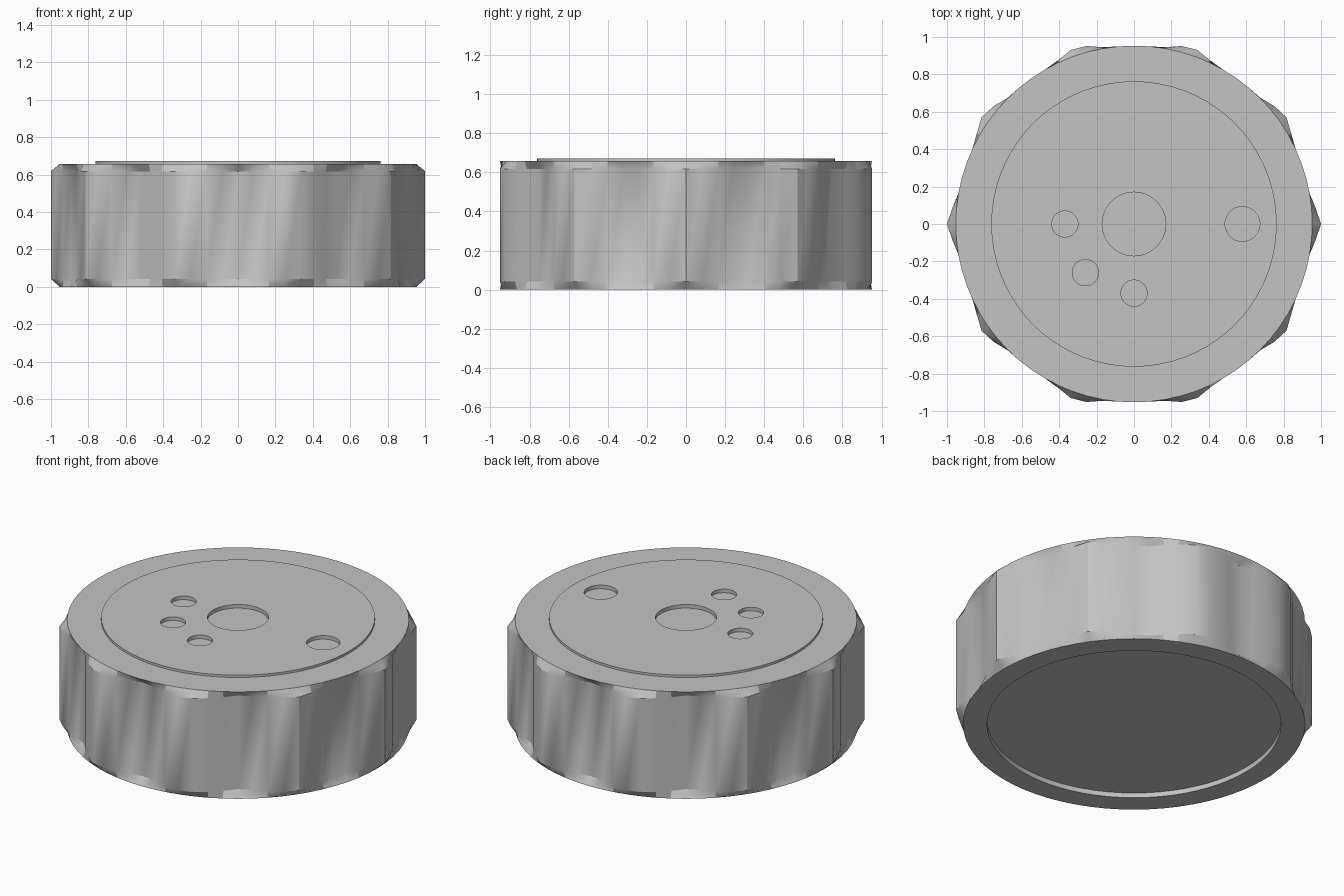
import bpy, bmesh, math

old = bpy.data.objects.get("Cube")
if old:
    bpy.data.objects.remove(old, do_unlink=True)

SEGMENTS = 72
LOBES = 10
RIM = 0.953

grey = bpy.data.materials.new("plain_grey")
grey.use_nodes = True
colour = (0.55, 0.55, 0.55, 1)
grey.diffuse_color = colour
grey.node_tree.nodes["Principled BSDF"].inputs["Base Color"].default_value = colour


def circle(radius):
    return lambda angle: radius


def lobed(angle):
    """Grip outline: a pointed ridge every tenth of a turn."""
    pitch = math.tau / LOBES
    offset = abs((angle + pitch / 2) % pitch - pitch / 2)
    return 1 - 0.09 * offset / (pitch / 2)


def make_object(name, bm):
    bmesh.ops.recalc_face_normals(bm, faces=bm.faces)
    mesh = bpy.data.meshes.new(name)
    bm.to_mesh(mesh)
    bm.free()
    mesh.materials.append(grey)
    obj = bpy.data.objects.new(name, mesh)
    bpy.context.collection.objects.link(obj)
    return obj


def add_loft(bm, sections, x=0, y=0):
    """Closed solid through a stack of (outline, height) sections."""
    angles = [math.tau * i / SEGMENTS for i in range(SEGMENTS)]
    rings = [[bm.verts.new((x + outline(a) * math.cos(a),
                            y + outline(a) * math.sin(a), z)) for a in angles]
             for outline, z in sections]
    for low, high in zip(rings, rings[1:]):
        for i in range(SEGMENTS):
            j = (i + 1) % SEGMENTS
            bm.faces.new((low[i], low[j], high[j], high[i]))
    bm.faces.new(rings[0][::-1])
    bm.faces.new(rings[-1])


# Knob body: recessed base, chamfered lobed grip, raised face plate
bm = bmesh.new()
add_loft(bm, [
    (circle(0.82), 0.03), (circle(0.82), 0), (circle(RIM), 0),
    (lobed, 0.042), (lobed, 0.618),
    (circle(RIM), 0.658), (circle(0.763), 0.658), (circle(0.763), 0.672),
])
knob = make_object("knob_body", bm)

# Shallow round holes in the face plate: x, y, radius
holes = [(0, 0, 0.17), (0.58, 0, 0.093), (-0.37, 0, 0.07),
         (-0.26, -0.26, 0.07), (0, -0.37, 0.07)]
bm = bmesh.new()
for x, y, radius in holes:
    add_loft(bm, [(circle(radius), 0.65), (circle(radius), 0.75)], x, y)
cutter = make_object("hole_cutter", bm)
cutter.hide_render = True

cut = knob.modifiers.new("holes", "BOOLEAN")
cut.operation = "DIFFERENCE"
cut.solver = "EXACT"
cut.object = cutter
bpy.ops.object.select_all(action="DESELECT")
knob.select_set(True)
bpy.context.view_layer.objects.active = knob
bpy.ops.object.modifier_apply(modifier=cut.name)
bpy.data.objects.remove(cutter, do_unlink=True)

# Smooth flanks with crisp rims
bpy.ops.object.shade_smooth_by_angle(angle=math.radians(30))
